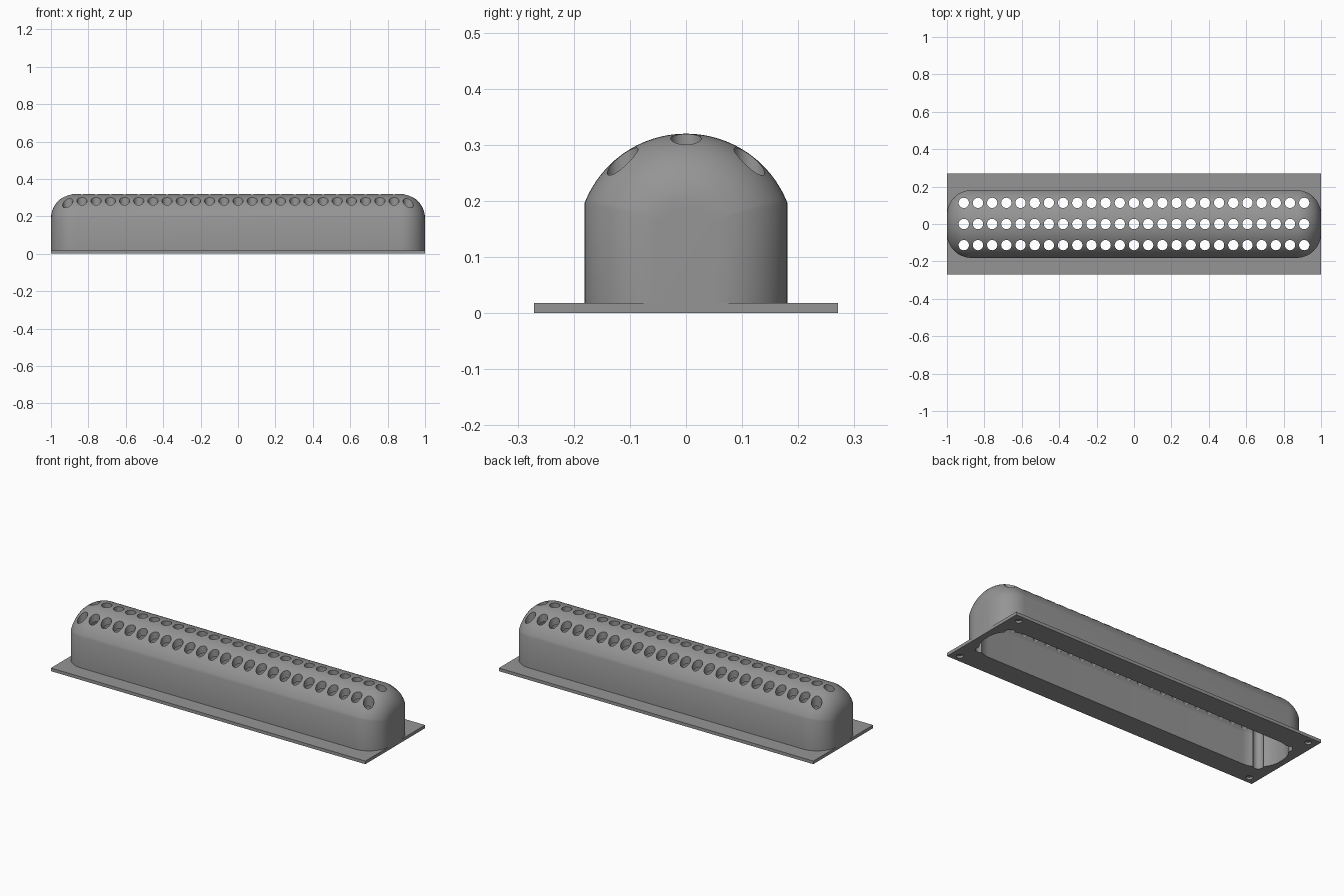
import bpy, bmesh, math

if "Cube" in bpy.data.objects:
    bpy.data.objects.remove(bpy.data.objects["Cube"])

AXIS_Z = 0.126       # height of the arched roof's axis
FILLET = 0.131       # rounding of the ends
PLATE = 0.018        # base plate thickness

grey = bpy.data.materials.new("mid grey")
grey.diffuse_color = (0.30, 0.30, 0.30, 1)
grey.use_nodes = True
grey.node_tree.nodes["Principled BSDF"].inputs["Base Color"].default_value = grey.diffuse_color


def finish(bm, name):
    bmesh.ops.recalc_face_normals(bm, faces=bm.faces)
    me = bpy.data.meshes.new(name)
    bm.to_mesh(me)
    bm.free()
    me.materials.append(grey)
    ob = bpy.data.objects.new(name, me)
    bpy.context.collection.objects.link(ob)
    return ob


def arched_block(name, half_len, half_w, radius, z0, steps=14, arc=40):
    """Straight sides under an arched roof, with the ends rolled inward."""
    bm = bmesh.new()
    stations = []
    for i in range(steps + 1):
        a = math.pi / 2 * i / steps
        stations.append((half_len - FILLET + FILLET * math.sin(a),
                         FILLET * (1 - math.cos(a))))
    stations = [(-x, e) for x, e in reversed(stations)] + stations
    rings = []
    for x, e in stations:
        r, w = radius - e, half_w - e
        span = math.asin(w / r)
        ring = [bm.verts.new((x, -w, z0))]
        for k in range(arc + 1):
            t = span * (2 * k / arc - 1)
            ring.append(bm.verts.new((x, r * math.sin(t), AXIS_Z + r * math.cos(t))))
        ring.append(bm.verts.new((x, w, z0)))
        rings.append(ring)
    n = len(rings[0])
    for a, b in zip(rings, rings[1:]):
        for k in range(n):
            bm.faces.new((a[k], a[(k + 1) % n], b[(k + 1) % n], b[k]))
    bm.faces.new(rings[0])
    bm.faces.new(rings[-1])
    return finish(bm, name)


def pegs(name, spots, radius, z0, z1):
    """A set of upright cylinders."""
    bm = bmesh.new()
    for x, y in spots:
        made = bmesh.ops.create_cone(bm, cap_ends=True, segments=32, radius1=radius,
                                     radius2=radius, depth=z1 - z0)
        bmesh.ops.translate(bm, verts=made["verts"], vec=(x, y, (z0 + z1) / 2))
    return finish(bm, name)


def cut(ob, cutters):
    bpy.context.view_layer.objects.active = ob
    for c in cutters:
        m = ob.modifiers.new("cut", "BOOLEAN")
        m.operation, m.solver, m.object = "DIFFERENCE", "EXACT", c
        bpy.ops.object.modifier_apply(modifier=m.name)


# Arched housing and flat base plate
housing = arched_block("housing", 1.0, 0.181, 0.194, PLATE)
bm = bmesh.new()
bmesh.ops.create_cube(bm, size=1)
bmesh.ops.scale(bm, vec=(2, 0.542, PLATE), verts=bm.verts)
bmesh.ops.translate(bm, vec=(0, 0, PLATE / 2), verts=bm.verts)
plate = finish(bm, "base_plate")

# Hollow inside, three rows of vent holes, blind corner holes under the plate
cavity = arched_block("cavity_cutter", 0.964, 0.145, 0.158, -0.05)
vents = pegs("vent_cutter", [(-0.91 + 1.82 * i / 24, y) for i in range(25)
                             for y in (-0.113, 0, 0.113)], 0.0275, -0.1, 0.5)
screws = pegs("screw_hole_cutter", [(sx * 0.95, sy * 0.23) for sx in (-1, 1)
                                    for sy in (-1, 1)], 0.018, -0.05, 0.012)
cut(housing, [cavity, vents])
cut(plate, [cavity, vents, screws])

# Remove the cutters and shade smoothly with crisp edges
for c in (cavity, vents, screws):
    bpy.data.objects.remove(c)
for ob in (housing, plate):
    bpy.ops.object.select_all(action="DESELECT")
    ob.select_set(True)
    bpy.context.view_layer.objects.active = ob
    bpy.ops.object.shade_smooth_by_angle(angle=math.radians(25))
